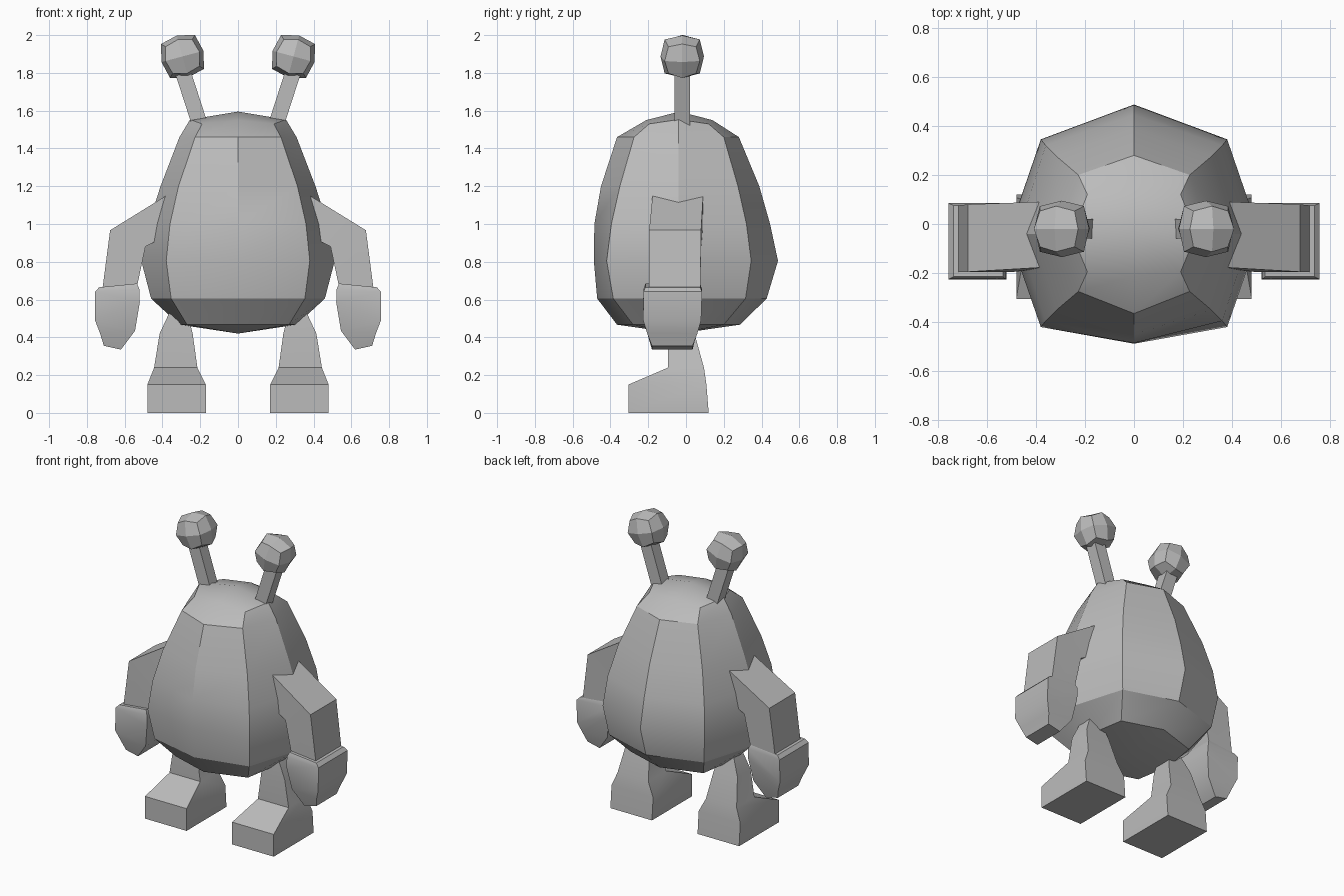
import bpy, bmesh, math
from mathutils import Vector, Matrix

if "Cube" in bpy.data.objects:
    bpy.data.objects.remove(bpy.data.objects["Cube"])

grey = bpy.data.materials.new("grey")
grey.diffuse_color = (0.5, 0.5, 0.5, 1)
grey.use_nodes = True
grey.node_tree.nodes["Principled BSDF"].inputs["Base Color"].default_value = grey.diffuse_color


def finish(name, bm, smooth=True):
    bmesh.ops.recalc_face_normals(bm, faces=bm.faces)
    me = bpy.data.meshes.new(name)
    bm.to_mesh(me)
    bm.free()
    ob = bpy.data.objects.new(name, me)
    bpy.context.collection.objects.link(ob)
    me.materials.append(grey)
    if smooth:
        bpy.ops.object.select_all(action='DESELECT')
        ob.select_set(True)
        bpy.context.view_layer.objects.active = ob
        bpy.ops.object.shade_smooth_by_angle(angle=math.radians(30))
    return ob


def loft(bm, rings, low=None, high=None):
    """Skin closed rings of points; end in a point (low/high) or a flat face."""
    rows = [[bm.verts.new(p) for p in r] for r in rings]
    n = len(rows[0])
    for a, b in zip(rows, rows[1:]):
        for i in range(n):
            j = (i + 1) % n
            bm.faces.new((a[i], a[j], b[j], b[i]))
    for row, tip in ((rows[0], low), (rows[-1], high)):
        if tip:
            t = bm.verts.new(tip)
            for i in range(n):
                bm.faces.new((row[i], row[(i + 1) % n], t))
        else:
            bm.faces.new(row)


def rect(x0, x1, y0, y1, z0, z1=None):
    """Four points; z0 at the inner side and z1 at the outer side."""
    z1 = z0 if z1 is None else z1
    return [(x0, y0, z0), (x1, y0, z1), (x1, y1, z1), (x0, y1, z0)]


def both(name, build, smooth=True):
    """Make a right part and its mirrored left copy."""
    for side, s in (("right", 1), ("left", -1)):
        bm = bmesh.new()
        build(bm)
        bmesh.ops.scale(bm, vec=(s, 1, 1), verts=bm.verts)
        finish(f"{side}_{name}", bm, smooth)


# Body: eight-sided egg; z, front y, corner x, front corner y, side x, back corner y, back y
levels = [
    (0.467, -0.365, 0.27, -0.28, 0.31, 0.20, 0.285),
    (0.605, -0.47, 0.354, -0.385, 0.46, 0.315, 0.427),
    (0.805, -0.488, 0.38, -0.42, 0.512, 0.345, 0.487),
    (1.0, -0.485, 0.36, -0.395, 0.475, 0.32, 0.445),
    (1.2, -0.45, 0.315, -0.35, 0.41, 0.275, 0.388),
    (1.46, -0.365, 0.227, -0.275, 0.31, 0.20, 0.28),
]


def ring(z, f, cx, cf, sx, cb, b, zc=None, zs=None):
    zc, zs = zc or z, zs or z
    return [(0, f, z), (cx, cf, zc), (sx, -0.04, zs), (cx, cb, zc),
            (0, b, z), (-cx, cb, zc), (-sx, -0.04, zs), (-cx, cf, zc)]


bm = bmesh.new()
rings = [ring(*l) for l in levels]
rings.append(ring(1.55, -0.21, 0.19, -0.195, 0.254, 0.12, 0.14, 1.53, 1.553))
loft(bm, rings, low=(0, -0.04, 0.42), high=(0, -0.035, 1.595))
finish("body", bm)

# Legs with blocky feet
both("leg", lambda bm: loft(bm, [
    rect(0.17, 0.48, -0.305, 0.12, 0),
    rect(0.17, 0.48, -0.305, 0.108, 0.15),
    rect(0.215, 0.444, -0.095, 0.095, 0.24),
    rect(0.24, 0.415, -0.095, 0.045, 0.42),
    rect(0.28, 0.345, -0.08, 0.0, 0.57)]))

# Arms bent at the elbow
both("arm", lambda bm: loft(bm, [
    rect(0.545, 0.725, -0.195, 0.075, 0.62, 0.60),
    rect(0.49, 0.677, -0.195, 0.08, 0.88, 0.967),
    rect(0.30, 0.34, -0.175, 0.092, 0.98, 1.175)]))

# Hands: boxes tapering to the fingertips
both("hand", lambda bm: loft(bm, [
    rect(0.62, 0.71, -0.18, 0.035, 0.335, 0.355),
    rect(0.545, 0.73, -0.205, 0.06, 0.435, 0.42),
    rect(0.52, 0.757, -0.227, 0.08, 0.585, 0.49),
    rect(0.522, 0.757, -0.225, 0.085, 0.655, 0.642),
    rect(0.535, 0.735, -0.215, 0.075, 0.685, 0.665)]))

# Antenna stalks
both("antenna_stalk", lambda bm: loft(bm, [
    rect(0.15, 0.23, -0.06, 0.02, 1.50, 1.48),
    rect(0.26, 0.34, -0.06, 0.02, 1.84, 1.82)]))


# Antenna balls: a cube divided once and rounded, leaning outward with its stalk
def ball(bm):
    bmesh.ops.create_cube(bm, size=2)
    bmesh.ops.subdivide_edges(bm, edges=bm.edges[:], cuts=1, use_grid_fill=True)
    size = {1: 0.115, 2: 0.093, 3: 0.073}
    for v in bm.verts:
        v.co *= size[sum(abs(c) > 0.5 for c in v.co)]
    m = Matrix.Translation(Vector((0.294, -0.02, 1.887))) @ Matrix.Rotation(math.radians(15), 4, 'Y')
    bmesh.ops.transform(bm, matrix=m, verts=bm.verts)


both("antenna_ball", ball)
